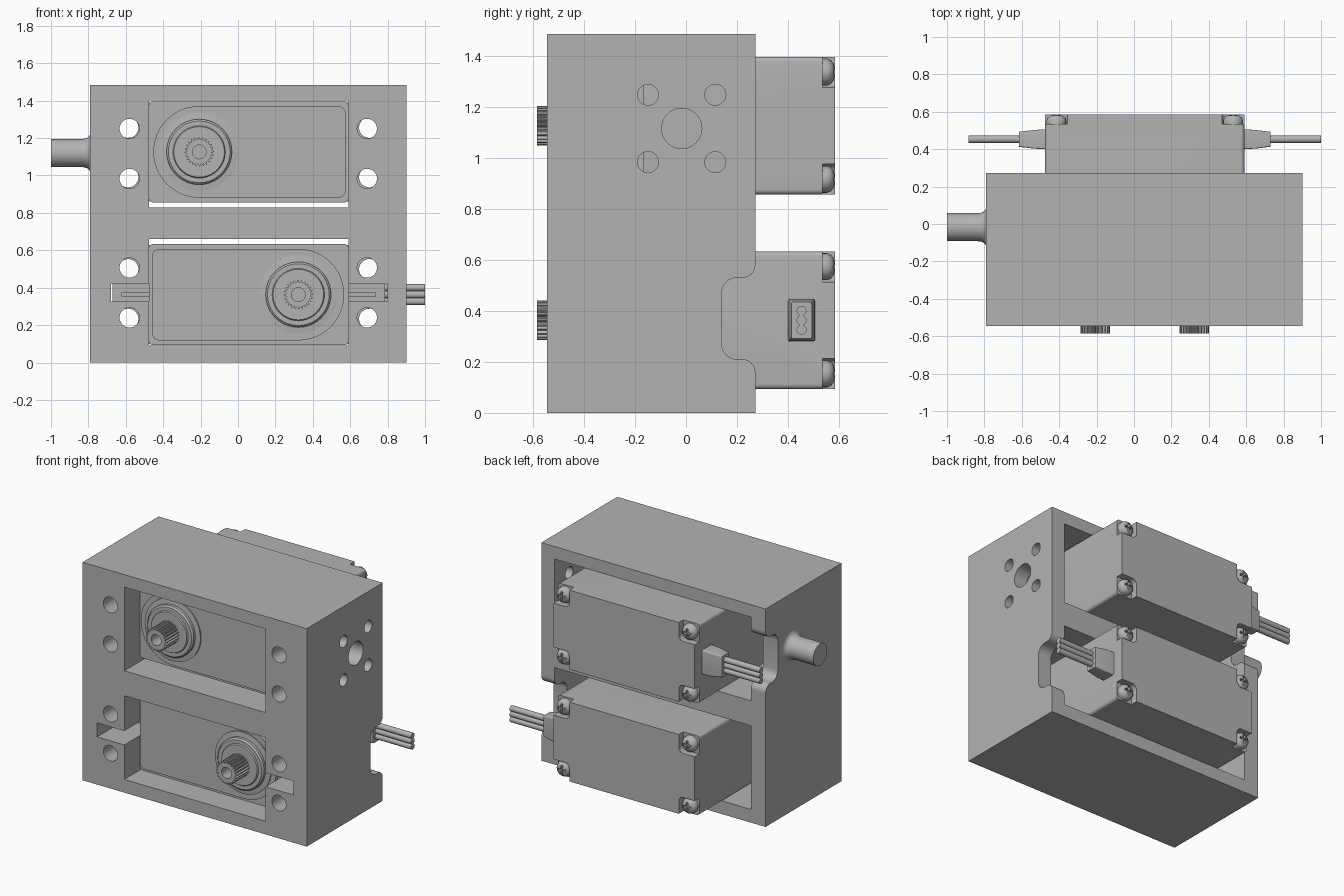
import bpy, bmesh
from math import cos, sin, pi, radians
from mathutils import Vector, Matrix

old = bpy.data.objects.get("Cube")
if old:
    bpy.data.objects.remove(old, do_unlink=True)

grey = bpy.data.materials.new("plain grey")
grey.use_nodes = True
grey.diffuse_color = (0.45, 0.45, 0.45, 1)
grey.node_tree.nodes["Principled BSDF"].inputs["Base Color"].default_value = (0.45, 0.45, 0.45, 1)
parts = []


def place(a, b, h, axis):
    """Put outline point (a, b) at height h along the axis."""
    return {"x": (h, a, b), "y": (a, h, b), "z": (a, b, h)}[axis]


def loft(name, rings, axis):
    """Skin a stack of (outline, height) rings and cap both ends."""
    bm = bmesh.new()
    loops = [[bm.verts.new(place(a, b, h, axis)) for a, b in pts] for pts, h in rings]
    n = len(loops[0])
    for lo, hi in zip(loops, loops[1:]):
        for i in range(n):
            bm.faces.new((lo[i], lo[(i + 1) % n], hi[(i + 1) % n], hi[i]))
    bm.faces.new(loops[0][::-1])
    bm.faces.new(loops[-1])
    bmesh.ops.recalc_face_normals(bm, faces=bm.faces)
    mesh = bpy.data.meshes.new(name)
    bm.to_mesh(mesh)
    bm.free()
    mesh.materials.append(grey)
    ob = bpy.data.objects.new(name, mesh)
    bpy.context.collection.objects.link(ob)
    parts.append(ob)
    return ob


def rounded(corners, steps=6):
    """Outline from right-angled corners (a, b, radius)."""
    out = []
    for i, (a, b, r) in enumerate(corners):
        p = Vector((a, b))
        if not r:
            out.append(p)
            continue
        d1 = (Vector(corners[i - 1][:2]) - p).normalized()
        d2 = (Vector(corners[(i + 1) % len(corners)][:2]) - p).normalized()
        c = p + (d1 + d2) * r
        for k in range(steps + 1):
            t = pi / 2 * k / steps
            out.append(c - (d2 * cos(t) + d1 * sin(t)) * r)
    return out


def rect(a0, a1, b0, b1, r=0):
    return rounded([(a0, b0, r), (a1, b0, r), (a1, b1, r), (a0, b1, r)])


def circle(a, b, r, n=40):
    return [(a + r * cos(2 * pi * i / n), b + r * sin(2 * pi * i / n)) for i in range(n)]


def prism(name, pts, lo, hi, axis="y"):
    return loft(name, [(pts, lo), (pts, hi)], axis)


def lathe(name, a, b, profile, axis="y", n=40):
    return loft(name, [(circle(a, b, r, n), h) for r, h in profile], axis)


def cut(ob, cutters):
    """Subtract the cutters from the part and throw them away."""
    for c in cutters:
        mod = ob.modifiers.new("cut", "BOOLEAN")
        mod.operation, mod.solver, mod.object = "DIFFERENCE", "EXACT", c
        bpy.context.view_layer.update()
        mesh = bpy.data.meshes.new_from_object(ob.evaluated_get(bpy.context.evaluated_depsgraph_get()))
        ob.modifiers.clear()
        ob.data = mesh
        parts.remove(c)
        bpy.data.objects.remove(c, do_unlink=True)


TOP, LOW = 1.126, 0.363      # heights of the two servo axes
MID = 0.0575                 # middle of the servos in x
SHAFT_Y = -0.017

# Housing block with pockets, windows, cable slot and screw holes
housing = prism("housing", rect(-0.79, 0.90, 0, 1.485), -0.545, 0.272)
cutters = []
for z0, z1 in ((0.83, 1.40), (0.09, 0.66)):
    cutters.append(prism("pocket", rect(-0.68, 0.80, z0, z1), -0.23, 0.4))
    cutters.append(prism("window", rect(-0.475, 0.59, z0, z1), -0.7, -0.2))
cutters.append(prism("slot", rect(-0.68, 0.80, 0.325, 0.42), -0.7, -0.2))
for x in (-0.58, 0.69):
    for z in (1.25, 0.983, 0.507, 0.24):
        cutters.append(prism("hole", circle(x, z, 0.053), -0.7, -0.2))
cutters.append(prism("bore", circle(SHAFT_Y, 1.115, 0.079), 0.7, 1, "x"))
for dy in (-0.132, 0.132):
    for dz in (-0.132, 0.132):
        cutters.append(prism("hole", circle(SHAFT_Y + dy, 1.115 + dz, 0.041), 0.7, 1, "x"))

# Flared cable notches in the back edges of the side walls
for z, x0, x1 in ((0.37, 0.75, 1), (1.12, -0.9, -0.64)):
    lo, hi = z - 0.16, z + 0.16
    notch = rounded([(0.14, lo, 0.06), (0.272, lo, 0.05), (0.272, lo - 0.051, 0), (0.4, lo - 0.051, 0),
                     (0.4, hi + 0.051, 0), (0.272, hi + 0.051, 0), (0.272, hi, 0.05), (0.14, hi, 0.06)])
    cutters.append(prism("notch", notch, x0, x1, "x"))
cut(housing, cutters)

# Pivot shaft with a flared root
flare = [(0.105 - 0.03 * sin(t * pi / 8), -0.79 - 0.045 * (1 - cos(t * pi / 8))) for t in range(5)]
lathe("pivot_shaft", SHAFT_Y, 1.12, [(0.105, -0.75)] + flare + [(0.075, -1.0)], "x")


def servo(prefix, z, flip):
    """One servo, built with its output and cable towards +x, then turned."""
    start = len(parts)
    hx, hz, out = 0.5325, 0.27, 0.265

    # Case with corner pockets for the back screws
    case = prism(prefix + "_case", rect(-hx, hx, -hz, hz, 0.02), -0.375, 0.585)
    pockets = []
    for sx in (-1, 1):
        for sz in (-1, 1):
            a, b = sorted((sx * (hx - 0.12), sx * (hx + 0.1)))
            c, d = sorted((sz * (hz - 0.12), sz * (hz + 0.1)))
            pockets.append(prism("pocket", rect(a, b, c, d, 0.035), 0.535, 0.7))
    cut(case, pockets)

    # Dome screws with a cross recess
    for sx in (-1, 1):
        for sz in (-1, 1):
            x, y = sx * (hx - 0.06), sz * (hz - 0.06)
            screw = lathe(prefix + "_screw", x, y, [(0.053, 0.52), (0.053, 0.553), (0.047, 0.568),
                                                    (0.033, 0.579), (0.015, 0.583)], n=24)
            cut(screw, [prism("cross", rect(x - w, x + w, y - h, y + h), 0.565, 0.7)
                        for w, h in ((0.03, 0.007), (0.007, 0.03))])

    # Front cover, round at the output end
    r = hz - 0.025
    arc = [(out + r * cos(t * pi / 24), r * sin(t * pi / 24)) for t in range(-12, 13)]
    left = rounded([(0, r, 0), (-hx + 0.015, r, 0.04), (-hx + 0.015, -r, 0.04), (0, -r, 0)])
    prism(prefix + "_cover", arc + left, -0.4, -0.37)

    # Output boss and toothed hollow output
    lathe(prefix + "_boss", out, 0, [(0.21, -0.39), (0.21, -0.408), (0.175, -0.412), (0.175, -0.43),
                                     (0.165, -0.44), (0.14, -0.44), (0.135, -0.448)])
    teeth = []
    for i in range(96):
        t, rad = 2 * pi * i / 96, (0.078 if i % 4 < 2 else 0.066)
        teeth.append((out + rad * cos(t), rad * sin(t)))
    spline = prism(prefix + "_output", teeth, -0.585, -0.43)
    cut(spline, [prism("bore", circle(out, 0, 0.037, 24), -0.7, -0.48)])

    # Mounting ears with open screw holes and a stiffening rib
    for s in (-1, 1):
        ear = prism(prefix + "_ear", rect(*sorted((s * 0.5, s * 0.728)), -hz + 0.005, hz - 0.005), -0.23, -0.165)
        cut(ear, [prism("hole", circle(s * 0.645, zz, 0.055), -0.4, 0) for zz in (-0.13, 0.135)])
        prism(prefix + "_ear_rib", rect(*sorted((s * 0.5, s * 0.68)), -0.01, 0.01), -0.245, -0.2)

    # Cable grommet and three wires
    y, near, far = 0.453, hx - 0.01, hx + 0.14
    loft(prefix + "_grommet", [(rect(y - 0.053, y + 0.053, -0.083, 0.083, 0.008), near),
                               (rect(y - 0.050, y + 0.050, -0.082, 0.082, 0.008), hx + 0.06),
                               (rect(y - 0.040, y + 0.040, -0.072, 0.072, 0.008), far)], "x")
    for k in (-1, 0, 1):
        prism(prefix + "_wire", circle(y, k * 0.037, 0.0195, 20), far - 0.02, hx + 0.41, "x")

    turn = Matrix.Translation((MID, 0, z)) @ Matrix.Rotation(pi if flip else 0, 4, "Y")
    for ob in parts[start:]:
        ob.data.transform(turn)


servo("upper_servo", TOP, True)
servo("lower_servo", LOW, False)

# Smooth round surfaces, keep hard edges
bpy.ops.object.select_all(action="DESELECT")
for ob in parts:
    ob.select_set(True)
bpy.context.view_layer.objects.active = housing
bpy.ops.object.shade_smooth_by_angle(angle=radians(30))
